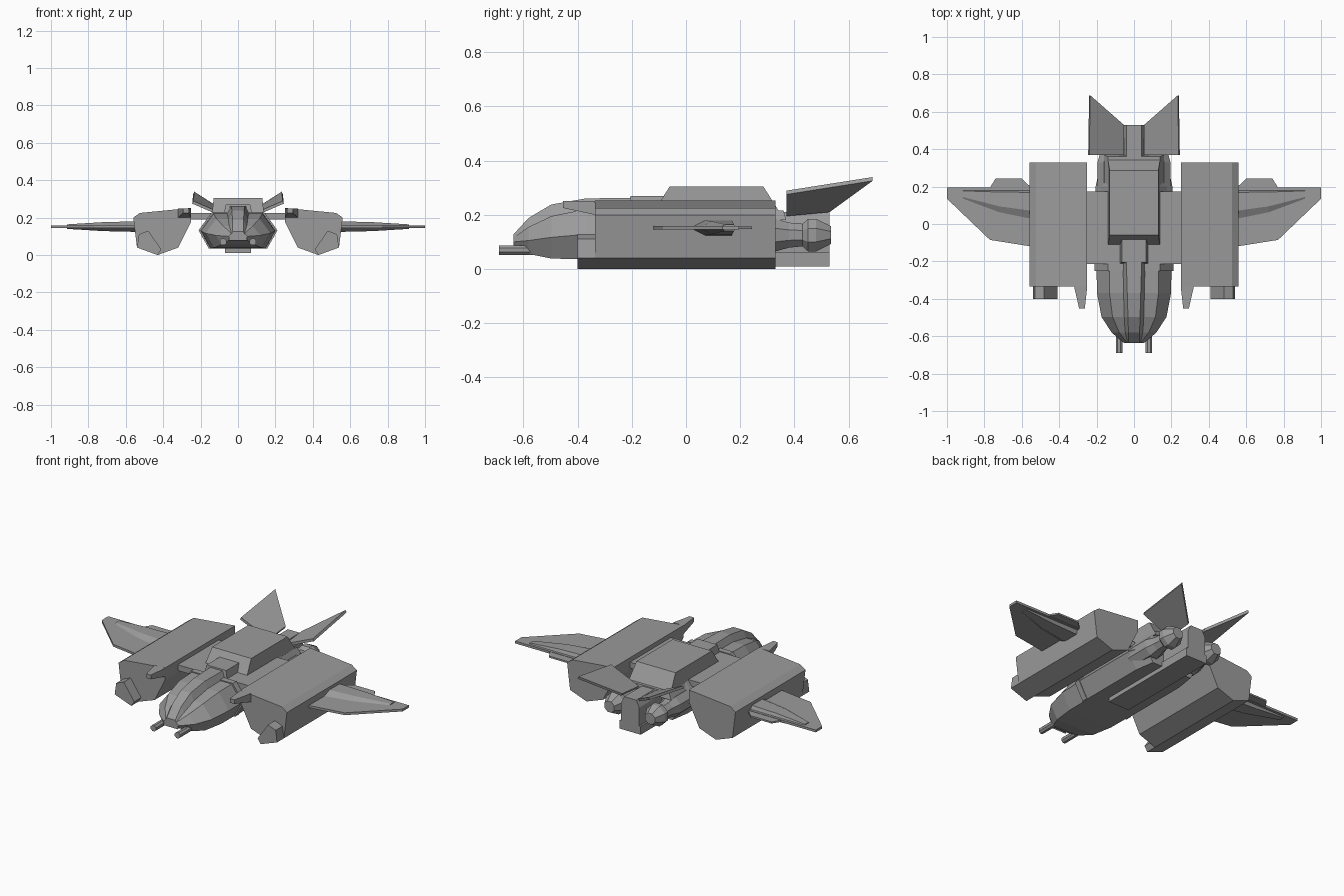
import bpy, bmesh
from math import sin, cos, pi

cube = bpy.data.objects.get("Cube")
if cube:
    bpy.data.objects.remove(cube, do_unlink=True)

hull = bpy.data.materials.new("hull_grey")
hull.use_nodes = True
hull.diffuse_color = (0.33, 0.33, 0.33, 1)
hull.node_tree.nodes["Principled BSDF"].inputs["Base Color"].default_value = hull.diffuse_color


def loft(name, rings, mirror=False):
    """Skin equal-length rings of points and cap both ends."""
    bm = bmesh.new()
    loops = [[bm.verts.new(point) for point in ring] for ring in rings]
    for near, far in zip(loops, loops[1:]):
        for i in range(len(near)):
            bm.faces.new((near[i - 1], near[i], far[i], far[i - 1]))
    bm.faces.new(loops[0])
    bm.faces.new(loops[-1])
    bmesh.ops.recalc_face_normals(bm, faces=bm.faces)
    mesh = bpy.data.meshes.new(name)
    bm.to_mesh(mesh)
    bm.free()
    mesh.materials.append(hull)
    part = bpy.data.objects.new(name, mesh)
    bpy.context.collection.objects.link(part)
    if mirror:
        part.modifiers.new("mirror", 'MIRROR')


def extrude_along_y(name, profile, front, back, mirror=False):
    loft(name, [[(x, y, z) for x, z in profile] for y in (front, back)], mirror)


def plate(name, outline, height, thickness):
    """Flat mirrored plate centred on a height."""
    loft(name, [[(x, y, height + side * thickness / 2) for x, y in outline]
                for side in (-1, 1)], mirror=True)


def symmetric(y, half):
    """Full cross-section at y from its left half."""
    return [(x, y, z) for x, z in half] + [(-x, y, z) for x, z in reversed(half)]


def box(name, width, front, back, bottom, top, slope=0, rake=0):
    """Centred box whose upper edges lean inward by slope and rake."""
    rings = []
    for z, side, end in ((bottom, 0, 0), (top, slope, rake)):
        half = width / 2 - side
        rings.append([(-half, front + end, z), (half, front + end, z),
                      (half, back - end, z), (-half, back - end, z)])
    loft(name, rings)


def turned(name, x, z, profile, sides=8):
    """Faceted mirrored body of revolution along y."""
    angles = [2 * pi * (i + 0.5) / sides for i in range(sides)]
    loft(name, [[(x + radius * cos(a), y, z + radius * sin(a)) for a in angles]
                for y, radius in profile], mirror=True)


def hull_section(y, half_width, top, bottom):
    """Six-sided hull shape with its widest line at mid height."""
    waist = (top + bottom) / 2
    return symmetric(y, [(half_width * 0.66, top), (half_width, waist),
                         (half_width * 0.74, bottom)])


# Fuselage and collar
roof, belly, beam = 0.225, 0.035, 0.205
collar_front, collar_back = -0.25, -0.215
loft("fuselage", [hull_section(collar_back, beam, roof, belly),
                  hull_section(0.2, beam, roof, belly),
                  hull_section(0.32, beam * 0.88, 0.2, belly)])
loft("nose_collar", [hull_section(y, beam + 0.006, roof + 0.005, belly)
                     for y in (collar_front, collar_back)])

# Nose and canopy spine, both curving down toward the tip
nose_length = 0.4
steps = (0, 0.33, 0.65, 0.86, 1)


def nose_y(t):
    return -0.237 - nose_length * t


loft("nose", [hull_section(nose_y(t), 0.2 * (1 - 0.74 * t ** 4),
                           roof - 0.11 * t ** 3, belly + 0.05 * t ** 6) for t in steps])


def spine_section(t):
    crest = 0.262 - 0.135 * t ** 4
    half = 0.04 - 0.012 * t
    return symmetric(nose_y(t), [(half, crest), (half + 0.02, crest - 0.04),
                                 (half + 0.02, crest - 0.05)])


loft("canopy_spine", [spine_section(t) for t in (-0.1, *steps)])
box("canopy_block", width=0.16, front=-0.215, back=-0.05, bottom=0.2, top=0.27,
    slope=0.015, rake=0.01)

# Dorsal hump, tail boom and belly keel
box("hump_base", width=0.32, front=-0.12, back=0.37, bottom=0.18, top=0.215, slope=0.02, rake=0.01)
box("dorsal_hump", width=0.28, front=-0.12, back=0.345, bottom=0.21, top=0.305,
    slope=0.01, rake=0.06)
keel_back = 0.53
keel_bottom = 0.01
box("tail_boom", width=0.12, front=0.1, back=keel_back, bottom=keel_bottom, top=0.17)
box("tail_ridge", width=0.12, front=0.1, back=keel_back, bottom=0.17, top=0.21, slope=0.02)
box("belly_keel", width=0.14, front=-0.13, back=keel_back, bottom=keel_bottom, top=0.06)

# Crossbeam joining the side pods
box("crossbeam", width=0.54, front=collar_back, back=0.175, bottom=0.19, top=roof)

# Side pods with their front guns and prongs
pod_front, pod_back = -0.335, 0.33
outer, inner = 0.56, 0.25
extrude_along_y("side_pod", [(outer, 0.2), (0.525, roof), (inner, 0.252), (inner, 0.18),
                             (0.32, 0.04), (0.43, 0), (0.54, 0.04)],
                pod_front, pod_back, mirror=True)
extrude_along_y("pod_gun", [(0.54, 0.04), (0.53, 0.11), (0.48, 0.13), (0.41, 0.03), (0.43, 0)],
                -0.4, pod_front, mirror=True)


def prong_section(y, left, right, low):
    return [(left, y, low), (right, y, low), (right, y, inner), (left, y, inner)]


loft("pod_prong", [prong_section(-0.453, 0.293, 0.263, roof),
                   prong_section(pod_front, 0.32, inner, 0.2)], mirror=True)

# Wings with trailing flap and tapered rib
wing_height, wing_back, root = 0.152, 0.195, 0.55
plate("wing", [(root, wing_back), (1, wing_back), (1, 0.135), (0.77, -0.085), (root, -0.12)],
      wing_height, thickness=0.014)
plate("wing_flap", [(root, wing_back), (0.6, 0.243), (0.74, 0.243), (0.77, wing_back)],
      wing_height, thickness=0.01)


def rib_section(x, front, half):
    back = 0.183
    shoulder = front + (back - front) / 3
    upper = [(front, 0), (shoulder, half), (back - half / 2, half), (back, 0)]
    lower = [(y, -h) for y, h in upper[2:0:-1]]
    return [(x, y, wing_height + h) for y, h in upper + lower]


loft("wing_rib", [rib_section(root, front=0.015, half=0.028),
                  rib_section(0.72, front=0.05, half=0.024),
                  rib_section(0.915, front=0.125, half=0.012)], mirror=True)

# Tail fins, twisted outward and up
fin = [(0.06, 0.37, 0.195), (0.245, 0.37, 0.275), (0.24, 0.688, 0.325), (0.06, keel_back, 0.21)]
loft("tail_fin", [fin, [(x - 0.006, y, z + 0.014) for x, y, z in fin]], mirror=True)

# Engines with a narrow neck and flared nozzle, and nose guns
wide, neck, tip = 0.065, 0.045, 0.035
turned("engine", 0.135, 0.125, [(0.18, wide), (pod_back, wide), (0.38, 0.05), (0.43, neck),
                                (0.45, wide), (0.48, wide), (0.535, tip)])
turned("nose_gun", 0.08, 0.07, [(y, 0.019) for y in (-0.69, -0.54)])
